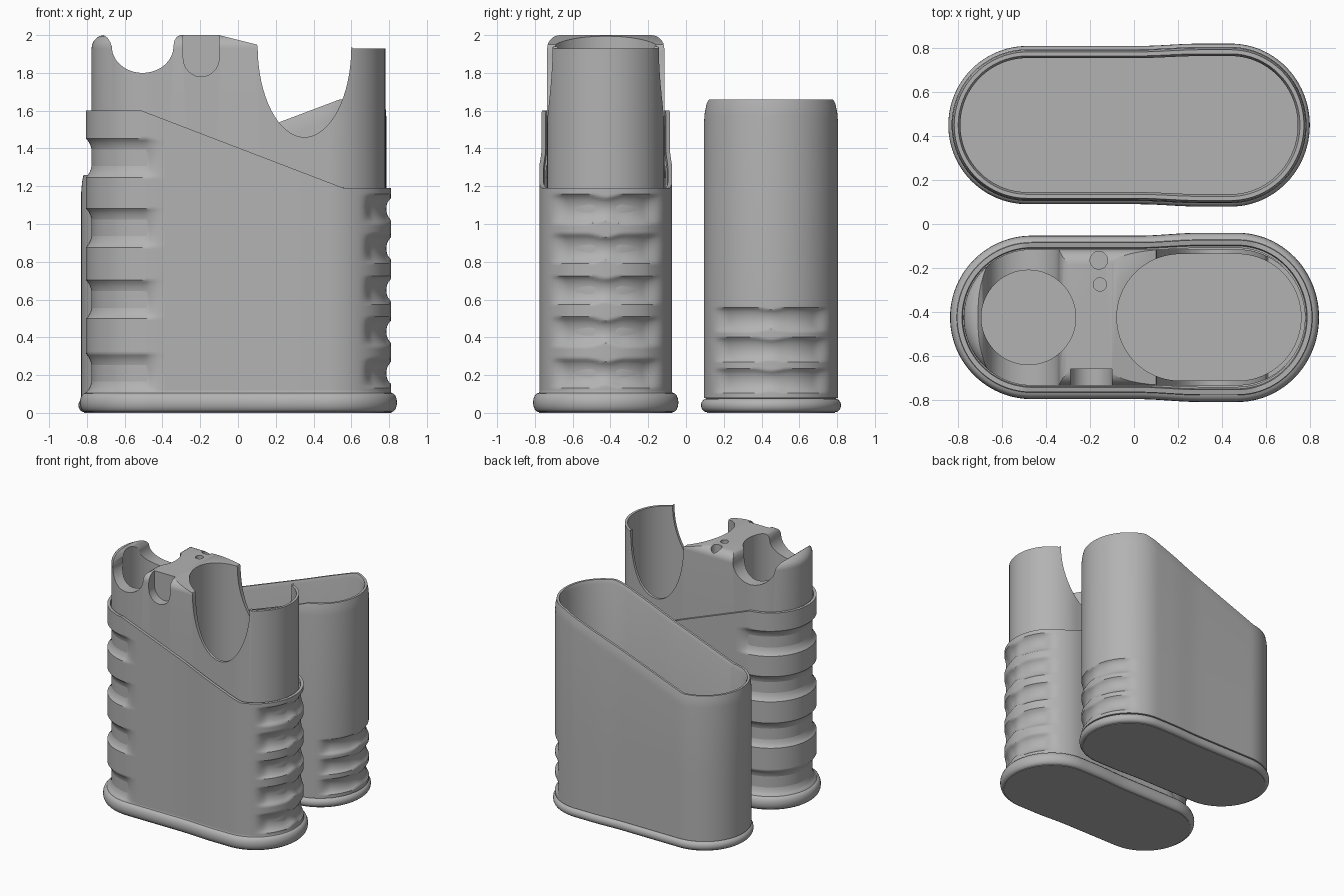
import bpy, math

if "Cube" in bpy.data.objects:
    bpy.data.objects.remove(bpy.data.objects["Cube"])

GREY = bpy.data.materials.new("plain grey")
GREY.diffuse_color = (0.45, 0.45, 0.45, 1)
GREY.use_nodes = True
GREY.node_tree.nodes["Principled BSDF"].inputs["Base Color"].default_value = GREY.diffuse_color


def smooth(a, b, x):
    t = min(1, max(0, (x - a) / (b - a)))
    return t * t * (3 - 2 * t)


def oval(x0, x1, arc=48, straight=22):
    """Rounded-end outline as (centre x, normal x, normal y)."""
    pts = []
    for c, other, start in ((x1, x0, -math.pi / 2), (x0, x1, math.pi / 2)):
        for i in range(arc + 1):
            a = start + math.pi * i / arc
            pts.append((c, math.cos(a), math.sin(a)))
        for i in range(1, straight):
            pts.append((c + (other - c) * i / straight, 0, pts[-1][2]))
    return pts


def make(name, verts, faces):
    mesh = bpy.data.meshes.new(name)
    mesh.from_pydata(verts, [], faces)
    mesh.validate()
    ob = bpy.data.objects.new(name, mesh)
    bpy.context.collection.objects.link(ob)
    mesh.materials.append(GREY)
    return ob


def loft(name, cy, x0, x1, rings, bulge=0.035, groove=None, close_top=True):
    """Skin rings given as (radius, height or height function of x)."""
    outline = oval(x0, x1)
    n = len(outline)
    verts = []
    for r, h in rings:
        for cx, nx, ny in outline:
            x = cx + nx * r
            z = h(x) if callable(h) else h
            rr = r - (groove(x, ny * r, z) if groove else 0)
            wide = 1 + bulge * smooth(0.02, 0.3, x)
            verts.append((cx + nx * rr, cy + ny * rr * wide, z))
    faces = [(k * n + i, k * n + (i + 1) % n, (k + 1) * n + (i + 1) % n, (k + 1) * n + i)
             for k in range(len(rings) - 1) for i in range(n)]
    faces.append(tuple(reversed(range(n))))
    if close_top:
        faces.append(tuple(range((len(rings) - 1) * n, len(rings) * n)))
    return make(name, verts, faces)


def prism(name, pts, y0, y1):
    """Extrude an x-z profile along y."""
    n = len(pts)
    verts = [(x, y, z) for y in (y0, y1) for x, z in pts]
    faces = [(i, (i + 1) % n, n + (i + 1) % n, n + i) for i in range(n)]
    faces += [tuple(reversed(range(n))), tuple(range(n, 2 * n))]
    return make(name, verts, faces)


def well(x, y, r, z):
    bpy.ops.mesh.primitive_cylinder_add(vertices=64, radius=r, depth=2.5 - z,
                                        location=(x, y, (2.5 + z) / 2))
    return bpy.context.object


def half_ellipse(cx, cz, a, b, n=32):
    return [(cx - a * math.cos(math.pi * i / n), cz - b * math.sin(math.pi * i / n))
            for i in range(n + 1)]


def tidy(ob, angle=35):
    bpy.ops.object.select_all(action='DESELECT')
    ob.select_set(True)
    bpy.context.view_layer.objects.active = ob
    bpy.ops.object.mode_set(mode='EDIT')
    bpy.ops.mesh.select_all(action='SELECT')
    bpy.ops.mesh.remove_doubles(threshold=0.0002)
    bpy.ops.mesh.normals_make_consistent(inside=False)
    bpy.ops.object.mode_set(mode='OBJECT')
    bpy.ops.object.shade_smooth_by_angle(angle=math.radians(angle))


def scoop(z, centres, half):
    """Concave groove strength at a height."""
    return max(max(0, 1 - ((z - c) / half) ** 2) for c in centres) ** 0.7


def foot(r, h, flare):
    """Rounded rim around the bottom."""
    out = [(r + flare - 0.03, 0)]
    for i in range(9):
        a = -math.pi / 2 + math.pi * i / 8
        out.append((r + flare - 0.03 + 0.03 * math.cos(a),
                    h / 2 + (h / 2 - 0.004) * math.sin(a)))
    return out + [(r, h)]


# Grip sleeve: sloping top edge, finger grooves at both ends
YB, XL, XR = -0.425, -0.465, 0.47


def sleeve_top(x):
    return 1.6 - 0.41 * min(1, max(0, (x + 0.51) / 1.07))


def sleeve_groove(x, y, z):
    if x < 0:
        return 0.035 * smooth(-0.43, -0.49, x) * scoop(z, (0.21, 0.6, 0.98, 1.35), 0.1)
    across = abs(y) / 0.29
    if x < 0.5 or across >= 1:
        return 0
    waist = 0.75 + 0.25 * smooth(0, 0.3, across)
    return (0.033 * waist * smooth(1, 0.75, across)
            * scoop(z, (0.21, 0.43, 0.65, 0.87, 1.08), 0.075 * waist))


R = 0.34
rings = foot(R, 0.11, 0.032)
rings += [(R, 0.11 + 1.08 * i / 100) for i in range(1, 101)]
rings += [(R, lambda x, t=i / 36: 1.19 + (sleeve_top(x) - 1.19) * t) for i in range(1, 37)]
rings += [(0.318, sleeve_top), (0.314, lambda x: sleeve_top(x) - 0.02),
          (0.305, lambda x: sleeve_top(x) - 0.02)]
tidy(loft("grip_sleeve", YB, XL, XR, rings, groove=sleeve_groove, close_top=False))

# Inner holder block with softened top
rings = [(0.31, 0.03), (0.31, 1.0)]
rings += [(0.24 + 0.07 * math.cos(a), 1.93 + 0.07 * math.sin(a))
          for a in (math.pi / 2 * i / 8 for i in range(9))]
holder = loft("inner_holder", YB, XL, XR, rings, bulge=0)
tidy(holder)

# Cutters: saddle, side scoop, slot, wells and pin holes
saddle = ([(-0.72, 2.2), (-0.71, 2.0), (-0.69, 1.985), (-0.675, 1.96)]
          + half_ellipse(-0.505, 1.94, 0.163, 0.14)
          + [(-0.337, 1.97), (-0.325, 1.99), (-0.305, 2.0), (-0.3, 2.2)])
scoop_cut = ([(-0.1, 2.2), (-0.1, 2.0), (0.1, 1.95)] + half_ellipse(0.352, 1.94, 0.248, 0.48)
             + [(0.61, 1.93), (0.95, 1.93), (0.95, 2.2)])
slot = [(-0.29, 2.2)] + half_ellipse(-0.195, 1.88, 0.095, 0.1) + [(-0.1, 2.2)]
cutters = [
    prism("saddle_cutter", saddle, -1, 0.1),
    prism("scoop_cutter", scoop_cut, -1, 0.1),
    prism("slot_cutter", slot, -0.9, -0.66),
    loft("large_well_cutter", YB, 0.21, 0.472, [(0.288, 0.12), (0.288, 2.5)], bulge=0),
    well(-0.48, YB, 0.215, 0.12),
    well(-0.16, -0.165, 0.04, 1.85),
    well(-0.155, -0.275, 0.03, 1.85),
]
for c in cutters:
    tidy(c)
    c.hide_render = True
    m = holder.modifiers.new("cut", 'BOOLEAN')
    m.object, m.operation, m.solver = c, 'DIFFERENCE', 'EXACT'
    bpy.context.view_layer.objects.active = holder
    bpy.ops.object.modifier_apply(modifier=m.name)
    bpy.data.objects.remove(c)
tidy(holder)


# Cover: hollow shell with sloping rim and three grooves at one end
def cover_top(x):
    return 1.26 + 0.4 * min(1, max(0, (x + 0.52) / 1.06))


def cover_groove(x, y, z):
    across = abs(y) / 0.3
    if x < 0.4 or across >= 1:
        return 0
    waist = 0.8 + 0.2 * smooth(0, 0.3, across)
    return (0.025 * waist * smooth(1, 0.8, across)
            * scoop(z, (0.17, 0.335, 0.495), 0.062 * waist))


R = 0.345
rings = foot(R, 0.08, 0.015)
rings += [(R, 0.08 + 0.52 * i / 60) for i in range(1, 61)]
rings += [(R, lambda x: cover_top(x) - 0.09), (R - 0.004, lambda x: cover_top(x) - 0.04),
          (R - 0.012, cover_top), (R - 0.03, cover_top),
          (R - 0.04, lambda x: cover_top(x) - 0.03), (R - 0.04, 0.08)]
tidy(loft("cover", 0.45, -0.485, 0.44, rings, bulge=0.03, groove=cover_groove))
